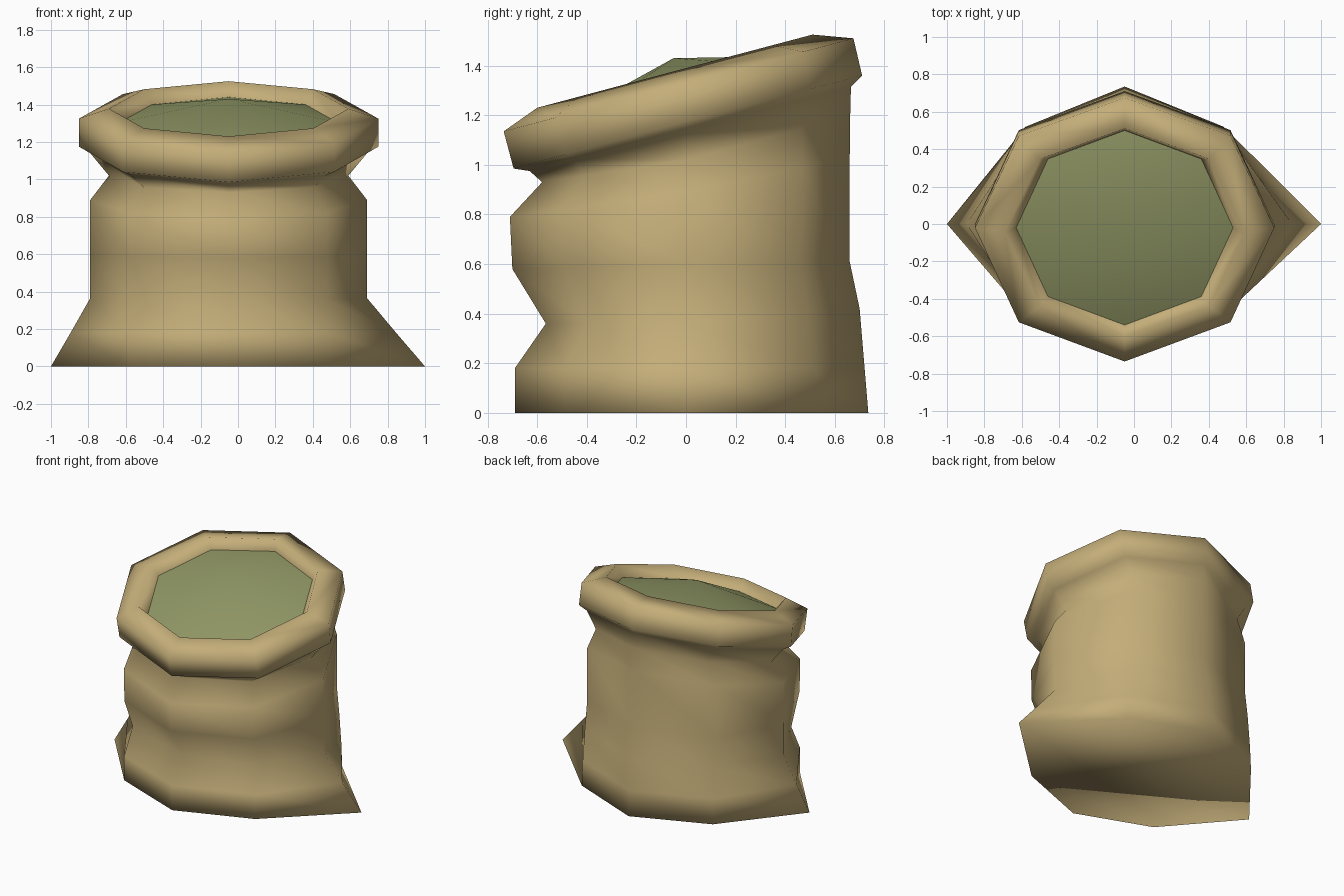
import bpy, bmesh, math

if "Cube" in bpy.data.objects:
    bpy.data.objects.remove(bpy.data.objects["Cube"])

CX = -0.05  # the sack axis sits slightly left of centre


def material(name, rgb):
    m = bpy.data.materials.new(name)
    m.diffuse_color = (*rgb, 1)
    m.use_nodes = True
    m.node_tree.nodes["Principled BSDF"].inputs["Base Color"].default_value = m.diffuse_color
    return m


cloth = material("tan_cloth", (0.55, 0.42, 0.19))
grain = material("green_contents", (0.28, 0.31, 0.13))


def ring(bm, front, side, back, cy=0.0, diag=None, lean=0.0):
    """Eight-sided loop from front (y,z), side (half width,z) and back (y,z)."""
    verts = []
    for i in range(8):
        a = i * math.pi / 4
        c, s = math.cos(a), math.sin(a)
        end = back if c > 0 else front
        k = abs(c)
        y = cy + (end[0] - cy) * k
        z = side[1] + (end[1] - side[1]) * k
        x = side[0] * s
        if diag and i % 2:
            x = math.copysign(diag, s)
        if k < 0.01:
            x += lean
        verts.append(bm.verts.new((CX + x, y, z)))
    return verts


def finish(bm, name, mat):
    bmesh.ops.recalc_face_normals(bm, faces=bm.faces)
    me = bpy.data.meshes.new(name)
    bm.to_mesh(me)
    bm.free()
    me.materials.append(mat)
    for p in me.polygons:
        p.use_smooth = True
    ob = bpy.data.objects.new(name, me)
    bpy.context.collection.objects.link(ob)
    return ob


def bridge(bm, a, b):
    for i in range(8):
        j = (i + 1) % 8
        bm.faces.new((a[i], a[j], b[j], b[i]))


# sack: wrinkled body with pointed bottom corners and a rolled, tilted rim
LIP = ((-0.54, 1.16), (0.58, 1.305), (0.50, 1.44), -0.02)
profile = [
    ((-0.69, 0.0), (1.0, 0.0), (0.735, 0.0), 0, 0.53, 0.05),
    ((-0.69, 0.18), (0.87, 0.18), (0.72, 0.18), 0, 0.53, 0.025),
    ((-0.565, 0.36), (0.74, 0.365), (0.70, 0.42)),
    ((-0.70, 0.58), (0.74, 0.60), (0.66, 0.61)),
    ((-0.71, 0.79), (0.74, 0.89), (0.66, 1.03)),
    ((-0.58, 0.93), (0.64, 1.02), (0.662, 1.20)),
    ((-0.63, 0.975), (0.74, 1.14), (0.665, 1.315)),
    ((-0.695, 0.985), (0.80, 1.175), (0.71, 1.36)),
    ((-0.735, 1.135), (0.80, 1.325), (0.675, 1.51), -0.02),
    ((-0.60, 1.23), (0.64, 1.378), (0.51, 1.525), -0.045),
    LIP,
]
bm = bmesh.new()
loops = [ring(bm, *p) for p in profile]
for lower, upper in zip(loops, loops[1:]):
    bridge(bm, lower, upper)
bm.faces.new(loops[0])
# temporary lid so the normals are found reliably
lid = bm.faces.new(loops[-1])
bmesh.ops.recalc_face_normals(bm, faces=bm.faces)
bmesh.ops.delete(bm, geom=[lid], context='FACES_ONLY')
finish(bm, "sack", cloth)

# contents: low mound filling the opening
bm = bmesh.new()
edge = ring(bm, *LIP)
peak = bm.verts.new((CX, -0.05, 1.43))
for i in range(8):
    bm.faces.new((edge[(i + 1) % 8], edge[i], peak))
bm.normal_update()
if sum(f.normal.z for f in bm.faces) < 0:
    bmesh.ops.reverse_faces(bm, faces=bm.faces)
me = bpy.data.meshes.new("contents")
bm.to_mesh(me)
bm.free()
me.materials.append(grain)
for p in me.polygons:
    p.use_smooth = True
bpy.context.collection.objects.link(bpy.data.objects.new("contents", me))
